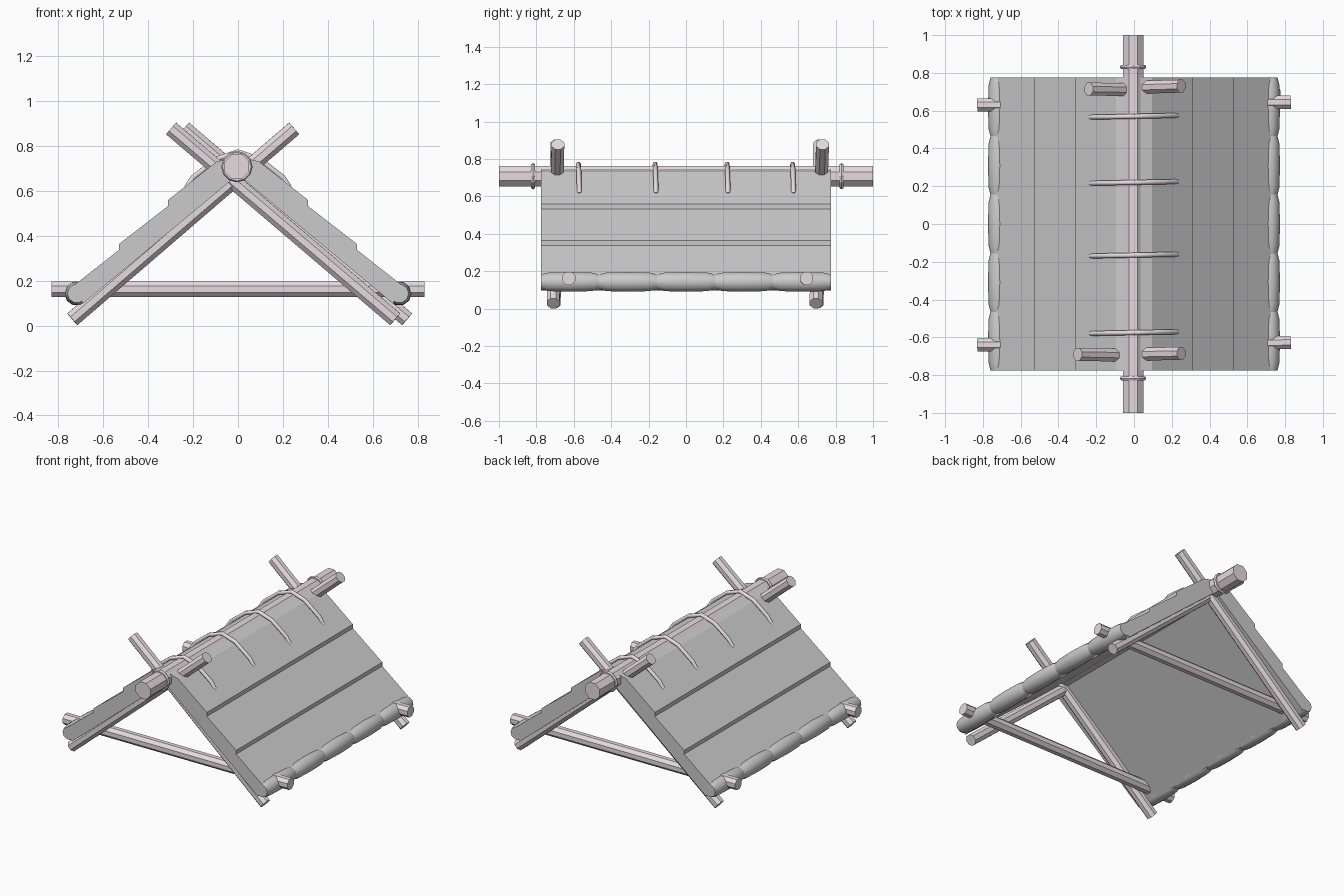
import bpy, bmesh, math
from mathutils import Vector

if "Cube" in bpy.data.objects:
    bpy.data.objects.remove(bpy.data.objects["Cube"])

wood = bpy.data.materials.new("pale_wood")
wood.diffuse_color = (0.80, 0.71, 0.74, 1)
wood.use_nodes = True
wood.node_tree.nodes["Principled BSDF"].inputs["Base Color"].default_value = wood.diffuse_color


def finish(name, bm, mat=None):
    bmesh.ops.recalc_face_normals(bm, faces=bm.faces)
    me = bpy.data.meshes.new(name)
    bm.to_mesh(me)
    bm.free()
    ob = bpy.data.objects.new(name, me)
    bpy.context.collection.objects.link(ob)
    if mat:
        me.materials.append(mat)
    return ob


def pole(name, a, b, r, sides=8):
    """Straight pole between two points, flat side up."""
    a, b = Vector(a), Vector(b)
    bm = bmesh.new()
    bmesh.ops.create_cone(bm, cap_ends=True, segments=sides, radius1=r, radius2=r,
                          depth=(b - a).length)
    ob = finish(name, bm, wood)
    q = (b - a).to_track_quat('Z', 'Y')
    ob.rotation_mode = 'QUATERNION'
    ob.rotation_quaternion = q
    ob.location = (a + b) / 2
    # spin half a facet about the pole's own axis
    for v in ob.data.vertices:
        x, y, t = v.co.x, v.co.y, math.pi / sides
        v.co.x, v.co.y = x * math.cos(t) - y * math.sin(t), x * math.sin(t) + y * math.cos(t)
    return ob


def lathe_y(name, rings, cx, cz, sides=10):
    """Closed tube along y from (y, radius) rings."""
    bm = bmesh.new()
    loops = [[bm.verts.new((cx + r * math.cos(2 * math.pi * i / sides), y,
                            cz + r * math.sin(2 * math.pi * i / sides)))
              for i in range(sides)] for y, r in rings]
    for p, q in zip(loops, loops[1:]):
        for i in range(sides):
            j = (i + 1) % sides
            bm.faces.new((p[i], p[j], q[j], q[i]))
    bm.faces.new(loops[0])
    bm.faces.new(loops[-1])
    return finish(name, bm)


# ridge pole
pole("ridge_pole", (-0.005, -1, 0.708), (-0.005, 1, 0.708), 0.059)

# crossed rafters
pole("front_rafter_a", (-0.738, -0.705, 0.028), (0.25, -0.685, 0.878), 0.037)
pole("front_rafter_b", (0.70, -0.71, 0.028), (-0.298, -0.69, 0.878), 0.037)
pole("back_rafter_a", (-0.738, 0.70, 0.028), (0.25, 0.73, 0.878), 0.037)
pole("back_rafter_b", (0.753, 0.695, 0.028), (-0.24, 0.715, 0.878), 0.037)

# tie beams
pole("front_tie_beam", (-0.83, -0.64, 0.162), (0.83, -0.627, 0.162), 0.038)
pole("back_tie_beam", (-0.83, 0.63, 0.162), (0.83, 0.645, 0.162), 0.038)

# thatched roof: stepped chevron profile extruded along y
half = [(0.095, 0.73), (0.311, 0.56), (0.311, 0.533), (0.529, 0.364),
        (0.529, 0.338), (0.74, 0.172), (0.69, 0.098)]
profile = ([(0, 0.755)] + half + [(0, 0.672)] + [(-x, z) for x, z in reversed(half)])
bm = bmesh.new()
face = bm.faces.new([bm.verts.new((x, -0.775, z)) for x, z in profile])
ext = bmesh.ops.extrude_face_region(bm, geom=[face])
bmesh.ops.translate(bm, vec=(0, 1.55, 0),
                    verts=[g for g in ext["geom"] if isinstance(g, bmesh.types.BMVert)])
finish("thatch_roof", bm)

# scalloped eave bundles
for side, label in ((-1, "left"), (1, "right")):
    for k in range(5):
        y = -0.62 + 0.31 * k
        rings = [(y - 0.155, 0.042), (y - 0.115, 0.052), (y, 0.055),
                 (y + 0.115, 0.052), (y + 0.155, 0.042)]
        b = lathe_y(f"{label}_eave_bundle_{k + 1}", rings, side * 0.718, 0.143)
        b.data.shade_smooth()
        b.data.set_sharp_from_angle(angle=math.radians(40))

# bent twigs pinning the ridge
arc = [(-0.23, 0.615), (-0.2, 0.66), (-0.095, 0.742), (0, 0.774),
       (0.095, 0.742), (0.2, 0.66), (0.23, 0.615)]
for k, y in enumerate((-0.575, -0.165, 0.22, 0.57)):
    cu = bpy.data.curves.new("ridge_twig", 'CURVE')
    cu.dimensions = '3D'
    cu.bevel_depth = 0.013
    cu.bevel_resolution = 1
    cu.use_fill_caps = True
    sp = cu.splines.new('POLY')
    sp.points.add(len(arc) - 1)
    for p, (x, z) in zip(sp.points, arc):
        p.co = (x, y + 0.02 * x, z, 1)
    cu.materials.append(wood)
    ob = bpy.data.objects.new(f"ridge_twig_{k + 1}", cu)
    bpy.context.collection.objects.link(ob)

# lashings round the ridge pole ends
for label, y in (("front", -0.817), ("back", 0.832)):
    bpy.ops.mesh.primitive_torus_add(major_segments=12, minor_segments=6, major_radius=0.058,
                                     minor_radius=0.012, location=(-0.005, y, 0.708),
                                     rotation=(math.pi / 2, 0, 0))
    ob = bpy.context.object
    ob.name = f"{label}_lashing"
    ob.data.materials.append(wood)
